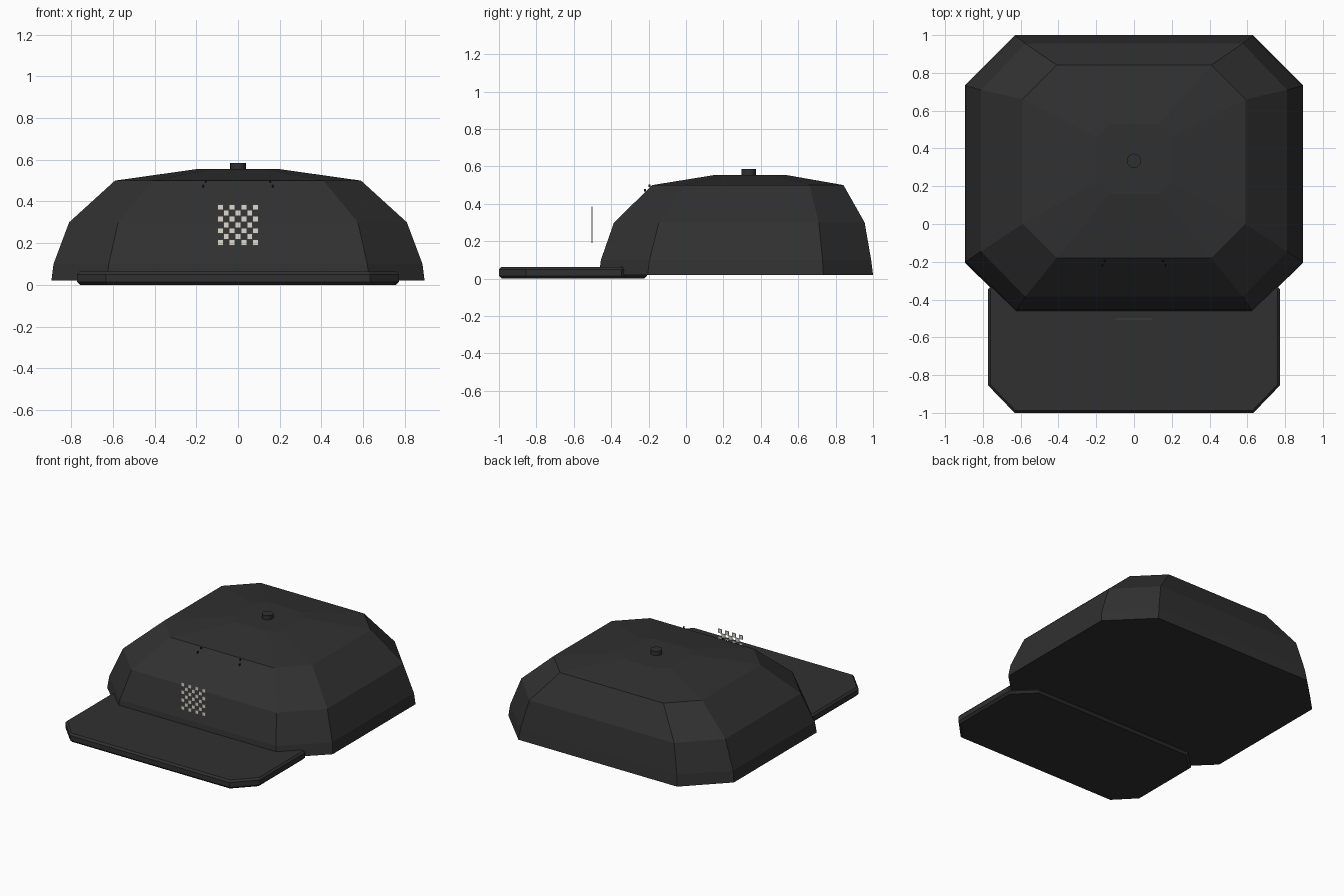
import bpy, bmesh, math

if "Cube" in bpy.data.objects:
    bpy.data.objects.remove(bpy.data.objects["Cube"])


def material(name, rgb):
    m = bpy.data.materials.new(name)
    m.diffuse_color = (*rgb, 1)
    m.use_nodes = True
    m.node_tree.nodes["Principled BSDF"].inputs["Base Color"].default_value = m.diffuse_color
    return m


CLOTH = material("charcoal cloth", (0.03, 0.03, 0.03))
THREAD = material("black thread", (0.012, 0.012, 0.012))
PALE = material("pale tile", (0.72, 0.70, 0.62))


def finish(bm, name, mat):
    bmesh.ops.recalc_face_normals(bm, faces=bm.faces)
    mesh = bpy.data.meshes.new(name)
    bm.to_mesh(mesh)
    bm.free()
    mesh.materials.append(mat)
    ob = bpy.data.objects.new(name, mesh)
    bpy.context.collection.objects.link(ob)
    return ob


def octagon(hx, fx, y0, y1, s0, s1):
    """Cut-corner rectangle: half width, half flat width, y ends, side ends."""
    return [(fx, y0), (hx, s0), (hx, s1), (fx, y1),
            (-fx, y1), (-hx, s1), (-hx, s0), (-fx, y0)]


def loft(name, rings, mat):
    bm = bmesh.new()
    loops = [[bm.verts.new((x, y, z)) for x, y in octagon(*r)] for z, *r in rings]
    for a, b in zip(loops, loops[1:]):
        for i in range(8):
            j = (i + 1) % 8
            bm.faces.new((a[i], a[j], b[j], b[i]))
    bm.faces.new(loops[0])
    bm.faces.new(loops[-1])
    return finish(bm, name, mat)


def box(bm, centre, size):
    for v in bmesh.ops.create_cube(bm, size=1)["verts"]:
        v.co = [c + p * s for c, p, s in zip(centre, v.co, size)]


# Crown: stacked cut-corner rings
loft("crown", [
    (0.02, 0.895, 0.63, -0.465, 1.00, -0.205, 0.735),
    (0.10, 0.885, 0.62, -0.455, 0.99, -0.195, 0.73),
    (0.30, 0.81, 0.575, -0.385, 0.955, -0.145, 0.71),
    (0.50, 0.59, 0.41, -0.18, 0.842, 0.0, 0.66),
    (0.555, 0.20, 0.13, 0.16, 0.53, 0.22, 0.46)], CLOTH)

# Brim: flat slab with softened rim
def brim_ring(z, d):
    return (z, 0.772 - d, 0.632 - d * 0.4, -1 + d, -0.208 - d,
            -0.855 + d * 0.4, -0.345 - d * 0.4)

loft("brim", [brim_ring(0, 0.015), brim_ring(0.015, 0),
              brim_ring(0.05, 0), brim_ring(0.063, 0.012)], CLOTH)

# Top button
bm = bmesh.new()
bmesh.ops.create_cone(bm, cap_ends=True, segments=16, radius1=0.038,
                      radius2=0.038, depth=0.04)
bmesh.ops.translate(bm, verts=bm.verts, vec=(0, 0.335, 0.565))
finish(bm, "top_button", CLOTH)

# Plain checkered tile patch in front of the crown
bm = bmesh.new()
n, pitch = 7, 0.028
for i in range(n):
    for k in range(n):
        if (i + k) % 2 == 0:
            box(bm, ((i - 3) * pitch, -0.503, 0.288 + (k - 3) * pitch),
                (pitch, 0.006, pitch))
finish(bm, "tile_patch", PALE)

# Short slanted stitches near the top of the front panel
bm = bmesh.new()
for side in (-1, 1):
    for t in (0.0, 0.024):
        box(bm, (side * (0.155 + t * 0.5), -0.195 - t, 0.497 - t),
            (0.006, 0.01, 0.012))
finish(bm, "front_stitches", THREAD)
